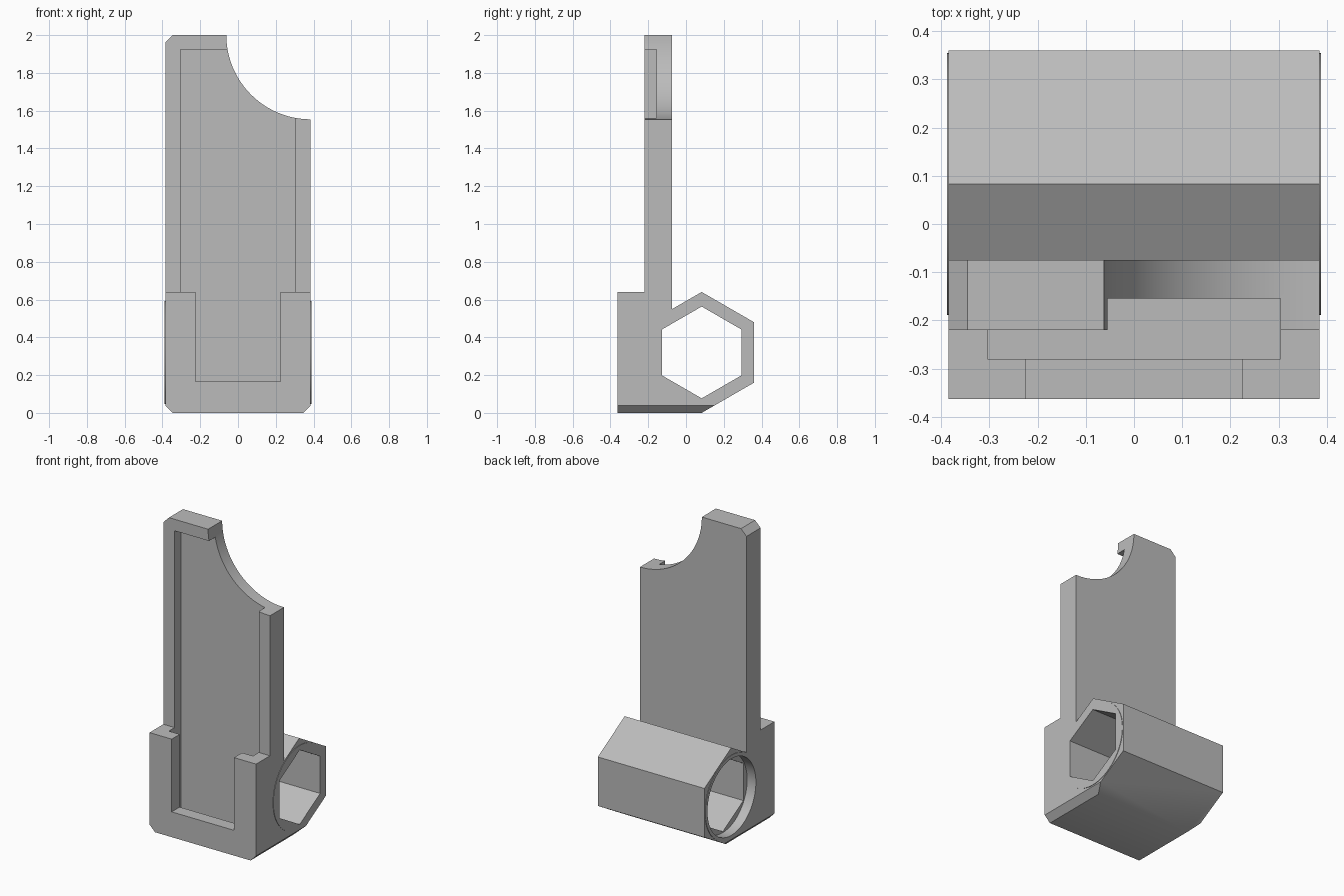
import bpy, bmesh, math
from mathutils import Vector

cube = bpy.data.objects.get("Cube")
if cube:
    bpy.data.objects.remove(cube, do_unlink=True)

grey = bpy.data.materials.new("plain_grey")
grey.use_nodes = True
grey.diffuse_color = (0.5, 0.5, 0.5, 1)
grey.node_tree.nodes["Principled BSDF"].inputs["Base Color"].default_value = (0.5, 0.5, 0.5, 1)

HALF_W = 0.385               # half width of the holder
TUBE_Y, TUBE_Z = 0.083, 0.32  # axis of the hexagonal tube


def prism(name, points, axis, start, end):
    """Extrude a 2D outline along x (outline in y, z) or y (outline in x, z)."""
    def place(p, t):
        return Vector((t, p[0], p[1])) if axis == "x" else Vector((p[0], t, p[1]))
    bm = bmesh.new()
    base = bm.faces.new([bm.verts.new(place(p, start)) for p in points])
    extruded = bmesh.ops.extrude_face_region(bm, geom=[base])["geom"]
    moved = [v for v in extruded if isinstance(v, bmesh.types.BMVert)]
    bmesh.ops.translate(bm, verts=moved, vec=place((0, 0), end) - place((0, 0), start))
    bmesh.ops.recalc_face_normals(bm, faces=bm.faces)
    mesh = bpy.data.meshes.new(name)
    bm.to_mesh(mesh)
    bm.free()
    mesh.materials.append(grey)
    obj = bpy.data.objects.new(name, mesh)
    bpy.context.collection.objects.link(obj)
    return obj


def ring(radius, sides, centre):
    """Regular outline whose first corner points straight up."""
    turns = [math.tau * i / sides for i in range(sides)]
    return [(centre[0] + radius * math.sin(a), centre[1] + radius * math.cos(a)) for a in turns]


def box(name, x, y0, y1, z0, z1):
    return prism(name, [(-x, z0), (x, z0), (x, z1), (-x, z1)], "y", y0, y1)


def combine(target, tool, operation):
    tool.hide_render = True
    mod = target.modifiers.new("combine", "BOOLEAN")
    mod.operation, mod.object, mod.solver = operation, tool, "EXACT"
    bpy.context.view_layer.objects.active = target
    bpy.ops.object.modifier_apply(modifier=mod.name)
    bpy.data.objects.remove(tool, do_unlink=True)


# Holder body: front block, tall plate and hexagonal tube in one side profile
profile = [(-0.363, 0), (TUBE_Y, 0), (0.36, 0.16), (0.36, 0.48), (TUBE_Y, 0.64),
           (-0.075, 0.549), (-0.075, 2), (-0.22, 2), (-0.22, 0.64), (-0.363, 0.64)]
holder = prism("holder_body", profile, "x", -HALF_W, HALF_W)

# Round collars standing slightly proud of both tube ends
axis_centre = (TUBE_Y, TUBE_Z)
combine(holder, prism("end_collars", ring(0.272, 64, axis_centre), "x",
                      -HALF_W - 0.003, HALF_W + 0.003), "UNION")

# Recess, front window, hexagonal bore and round counterbore
cutters = [
    box("recess", 0.304, -0.28, -0.155, 0.085, 1.925),
    box("front_window", 0.225, -0.5, -0.2, 0.165, 1),
    prism("hex_bore", ring(0.243, 6, axis_centre), "x", -1, 1),
    prism("counterbore", ring(0.25, 64, axis_centre), "x", -1, -HALF_W + 0.06),
    # Round corner notch
    prism("corner_notch", ring(0.447, 96, (HALF_W, 2.001)), "y", -1, 1),
]

# Chamfered corners: both bottom ones and the top right one
c = 0.04
for side, z, up in ((-1, 0, 1), (1, 0, 1), (-1, 2, -1)):
    x = side * HALF_W
    corner = [(x - side * 2 * c, z - up * c), (x + side * c, z - up * c),
              (x + side * c, z + up * 2 * c)]
    cutters.append(prism("chamfer", corner, "y", -1, 1))

for cutter in cutters:
    combine(holder, cutter, "DIFFERENCE")

# One smooth-by-angle pass keeps the machined edges crisp
bpy.ops.object.select_all(action="DESELECT")
holder.select_set(True)
bpy.context.view_layer.objects.active = holder
bpy.ops.object.shade_smooth_by_angle(angle=math.radians(31))
